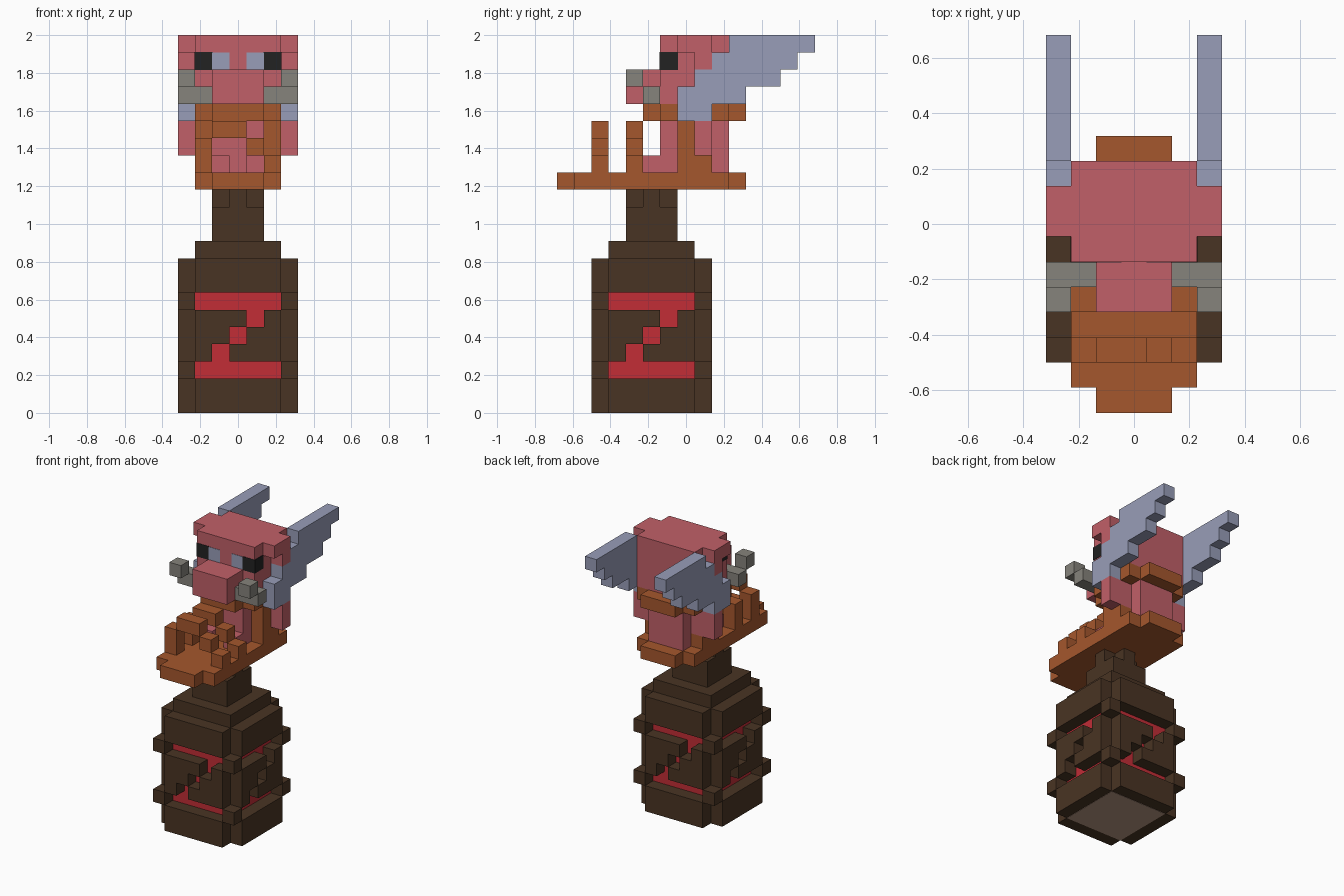
import bpy, bmesh
from mathutils import Vector, Matrix

cube = bpy.data.objects.get("Cube")
if cube:
    bpy.data.objects.remove(cube, do_unlink=True)

U = 2 / 22                          # one block
ORIGIN = Vector((3.5, 7.5, 0))      # block coordinates of the world origin
BARREL_AXIS = Vector((3.5, 5.5, 0))


def material(name, rgb):
    lin = [(c / 255 / 12.92) if c < 11 else ((c / 255 + 0.055) / 1.055) ** 2.4 for c in rgb]
    m = bpy.data.materials.new(name)
    m.diffuse_color = (*lin, 1)
    m.use_nodes = True
    m.node_tree.nodes["Principled BSDF"].inputs["Base Color"].default_value = (*lin, 1)
    return m


PINK = material("pink skin", (193, 96, 104))
ORANGE = material("orange wood", (165, 87, 45))
BROWN = material("dark brown", (73, 52, 35))
RED = material("red", (194, 45, 54))
LAVENDER = material("lavender", (152, 157, 184))
GREY = material("grey tusk", (134, 131, 124))
BLACK = material("black", (34, 34, 34))
TAN = material("tan", (185, 153, 132))


def add_box(bm, lo, hi, grow=0.0):
    """Block from corner lo to corner hi, in block units."""
    lo, hi = Vector(lo), Vector(hi)
    size = hi - lo + Vector((grow, grow, grow)) * 2
    bmesh.ops.create_cube(bm, size=1, matrix=Matrix.Translation((lo + hi) / 2) @ Matrix.Diagonal((*size, 1)))


def add_prism(bm, points, push):
    """Extrude a closed outline along the vector push."""
    face = bm.faces.new([bm.verts.new(p) for p in points])
    res = bmesh.ops.extrude_face_region(bm, geom=[face])
    bmesh.ops.translate(bm, vec=push, verts=[v for v in res["geom"] if isinstance(v, bmesh.types.BMVert)])
    bmesh.ops.recalc_face_normals(bm, faces=bm.faces)


def finish(name, bm, mat, mirror=False):
    for v in bm.verts:
        v.co = (v.co - ORIGIN) * U
    me = bpy.data.meshes.new(name)
    bm.to_mesh(me)
    bm.free()
    me.materials.append(mat)
    ob = bpy.data.objects.new(name, me)
    bpy.context.collection.objects.link(ob)
    if mirror:
        ob.modifiers.new("mirror", "MIRROR").use_mirror_merge = False
    return ob


def blocks(name, mat, *boxes, mirror=False, grow=0.0):
    bm = bmesh.new()
    for lo, hi in boxes:
        add_box(bm, lo, hi, grow)
    return finish(name, bm, mat, mirror)


# Barrel: red core between two cross-shaped ends
blocks("barrel_core", RED, ((1, 3, 2), (6, 8, 7)))
cross = [(1, 2), (6, 2), (6, 3), (7, 3), (7, 8), (6, 8), (6, 9), (1, 9), (1, 8), (0, 8), (0, 3), (1, 3)]
for name, z in (("barrel_base", 0), ("barrel_top", 7)):
    bm = bmesh.new()
    add_prism(bm, [(x, y, z) for x, y in cross], (0, 0, 2))
    finish(name, bm, BROWN)
blocks("barrel_bottom_plate", TAN, ((1, 3, -0.02), (6, 8, 0.02)))

# Raised side panels with a diagonal gap, repeated on all four sides
bm = bmesh.new()
for turn in range(4):
    side = bmesh.new()
    for row in range(3):
        gap = 2 + row
        add_box(side, (1, 2, 3 + row), (gap, 3, 4 + row))
        add_box(side, (gap + 1, 2, 3 + row), (6, 3, 4 + row))
    for z in (2, 6):                # corner studs
        add_box(side, (0, 2, z), (1, 3, z + 1))
    bmesh.ops.rotate(side, verts=side.verts, cent=BARREL_AXIS,
                     matrix=Matrix.Rotation(turn * 1.5707963, 3, "Z"))
    me = bpy.data.meshes.new("side")
    side.to_mesh(me)
    side.free()
    bm.from_mesh(me)
    bpy.data.meshes.remove(me)
finish("barrel_side_panels", bm, BROWN)

# Shoulder and neck
blocks("barrel_shoulder", BROWN, ((1, 3, 9), (6, 8, 10)))
blocks("barrel_neck", BROWN, ((2, 4, 10), (5, 7, 12)),
       ((3, 4, 12), (4, 7, 13)), ((2, 5, 12), (5, 6, 13)))

# Deck with narrower ends
deck = [(2, 0), (5, 0), (5, 1), (6, 1), (6, 10), (5, 10), (5, 11), (2, 11), (2, 10), (1, 10), (1, 1), (2, 1)]
bm = bmesh.new()
add_prism(bm, [(x, y, 13) for x, y in deck], (0, 0, 1))
finish("deck", bm, ORANGE)

# Two stepped arches on the deck
for name, y in (("front_arch", 2), ("rear_arch", 4)):
    blocks(name, ORANGE, ((1, y, 14), (2, y + 1, 16)), ((2, y, 16), (4, y + 1, 17)),
           ((4, y, 15), (5, y + 1, 16)), ((5, y, 14), (6, y + 1, 15)))

# Body, harness and limbs
blocks("chest", PINK, ((2, 6, 14), (5, 7, 17)))
blocks("harness", ORANGE, ((1, 7, 14), (6, 8, 17)), ((1, 8, 14), (6, 9, 15)))
blocks("back", PINK, ((1, 8, 15), (6, 9, 17)), ((2, 9, 14), (5, 10, 17)))
blocks("feet", PINK, ((4, 5, 14), (5, 6, 15)), mirror=True)
blocks("arms", PINK, ((6, 8, 15), (7, 9, 17)), mirror=True)
blocks("collar", ORANGE, ((1, 6, 17), (6, 10, 18)), ((2, 5, 17), (5, 11, 18)))

# Head
blocks("head", PINK, ((1, 6, 18), (6, 10, 22)))
blocks("snout", PINK, ((2, 4, 18), (5, 6, 20)))
blocks("ears", PINK, ((6, 7, 21), (7, 9, 22)), ((6, 8, 20), (7, 9, 21)), mirror=True)
blocks("eyes", BLACK, ((5, 6, 20), (6, 7, 21)), mirror=True, grow=0.03)
blocks("eye_whites", LAVENDER, ((4, 5.97, 20), (5, 6.1, 21)), mirror=True)
blocks("tusks", GREY, ((5, 5, 18), (7, 6, 19)), ((6, 4, 19), (7, 5, 20)), mirror=True)

# Wings: stepped outline, one block thick
rows = [(17, 7, 9), (18, 7, 11), (19, 8, 13), (20, 9, 14), (21, 10, 15)]
outline = []
for z, y0, y1 in rows:
    outline += [(6, y0, z), (6, y0, z + 1)]
for z, y0, y1 in reversed(rows):
    outline += [(6, y1, z + 1), (6, y1, z)]
outline = [p for i, p in enumerate(outline) if p != outline[i - 1]]
bm = bmesh.new()
add_prism(bm, outline, (1, 0, 0))
finish("wings", bm, LAVENDER, mirror=True)
